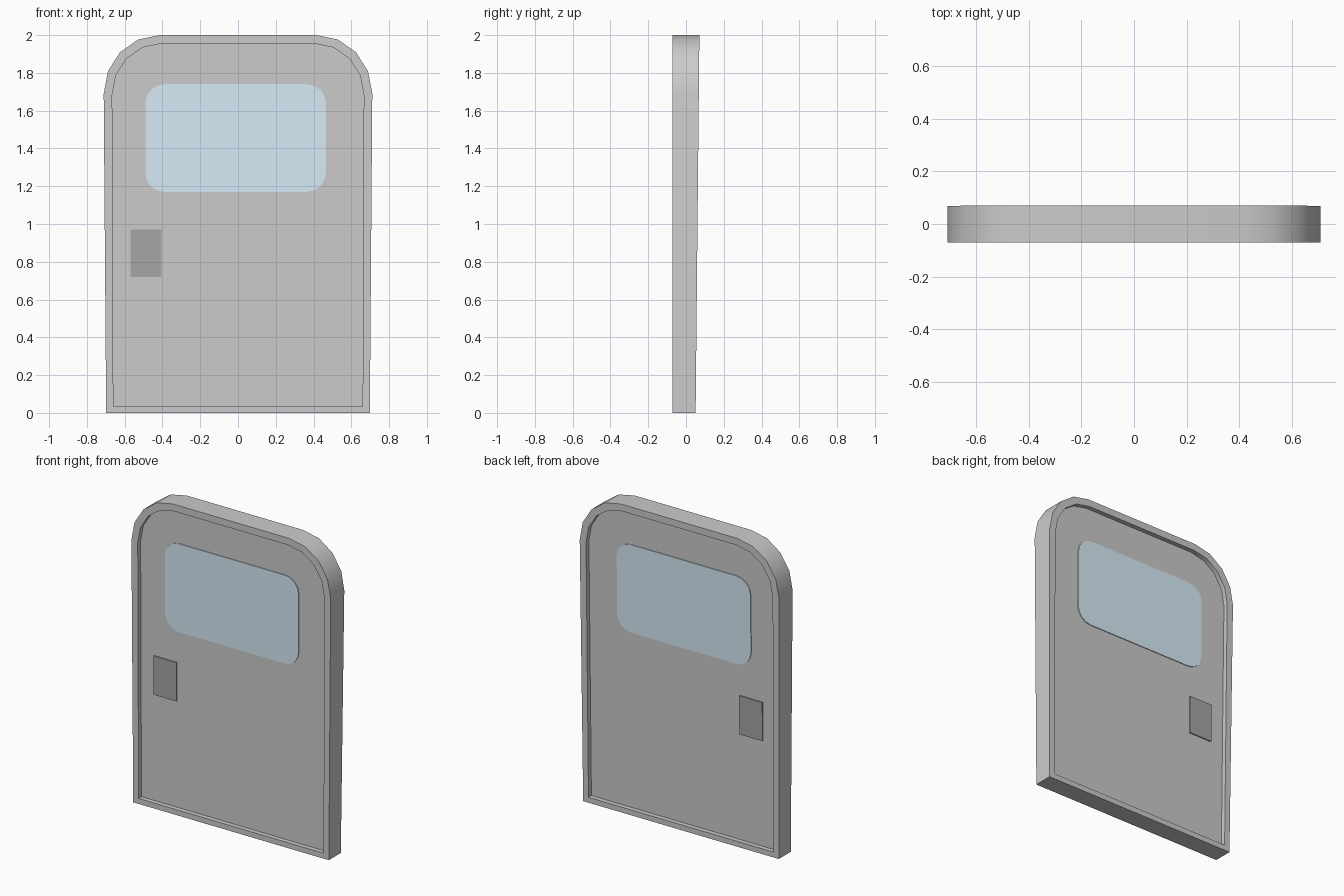
import bpy, bmesh, math

if "Cube" in bpy.data.objects:
    bpy.data.objects.remove(bpy.data.objects["Cube"])

FRONT = -0.071
RECESS = 0.03


def back(z):
    # rear face leans out slightly towards the top
    return 0.051 + 0.01 * z


def outline(hx_low, hx_top, z0, z1, rx, rz, steps=4):
    # door profile: straight sides flaring upwards, two rounded top corners
    right = [(hx_low, z0)]
    for i in range(steps + 1):
        a = math.pi / 2 * i / steps
        right.append((hx_top - rx + rx * math.cos(a), z1 - rz + rz * math.sin(a)))
    return right + [(-x, z) for x, z in reversed(right)]


def rounded_rect(x0, x1, z0, z1, r, steps=4):
    pts = []
    for k, (cx, cz) in enumerate([(x1 - r, z1 - r), (x0 + r, z1 - r),
                                  (x0 + r, z0 + r), (x1 - r, z0 + r)]):
        for i in range(steps + 1):
            a = math.pi / 2 * (k + i / steps)
            pts.append((cx + r * math.cos(a), cz + r * math.sin(a)))
    return pts


def skin(name, sections, color=None):
    # joins matching profiles (points, depth function) and caps both ends
    bm = bmesh.new()
    rings = [[bm.verts.new((x, depth(z), z)) for x, z in pts] for pts, depth in sections]
    for a, b in zip(rings, rings[1:]):
        n = len(a)
        for i in range(n):
            j = (i + 1) % n
            bm.faces.new((a[i], a[j], b[j], b[i]))
    bm.faces.new(rings[0])
    bm.faces.new(rings[-1])
    bmesh.ops.recalc_face_normals(bm, faces=bm.faces)
    mesh = bpy.data.meshes.new(name)
    bm.to_mesh(mesh)
    bm.free()
    obj = bpy.data.objects.new(name, mesh)
    bpy.context.collection.objects.link(obj)
    if color:
        mat = bpy.data.materials.new(name)
        mat.diffuse_color = (*color, 1)
        mat.use_nodes = True
        mat.node_tree.nodes["Principled BSDF"].inputs["Base Color"].default_value = mat.diffuse_color
        mesh.materials.append(mat)
    return obj


# door leaf with a raised rim on both faces
outer = outline(0.698, 0.711, 0.0, 2.0, 0.295, 0.31)
inner = outline(0.66, 0.666, 0.035, 1.955, 0.26, 0.27)
door = skin("door_panel", [
    (inner, lambda z: FRONT + RECESS),
    (inner, lambda z: FRONT),
    (outer, lambda z: FRONT),
    (outer, back),
    (inner, back),
    (inner, lambda z: back(z) - RECESS),
])
bpy.context.view_layer.objects.active = door
door.select_set(True)
bpy.ops.object.shade_smooth_by_angle(angle=math.radians(30))


def through_part(name, pts, proud, color):
    # insert that passes through the leaf and shows on both faces
    return skin(name, [(pts, lambda z: FRONT + RECESS - proud),
                       (pts, lambda z: back(z) - RECESS + proud)], color)


# window pane
through_part("window", rounded_rect(-0.49, 0.465, 1.17, 1.74, 0.1), 0.005, (0.68, 0.83, 0.93))

# handle plate
through_part("handle_plate", [(-0.57, 0.72), (-0.405, 0.72), (-0.405, 0.97), (-0.57, 0.97)],
             0.007, (0.38, 0.38, 0.38))
